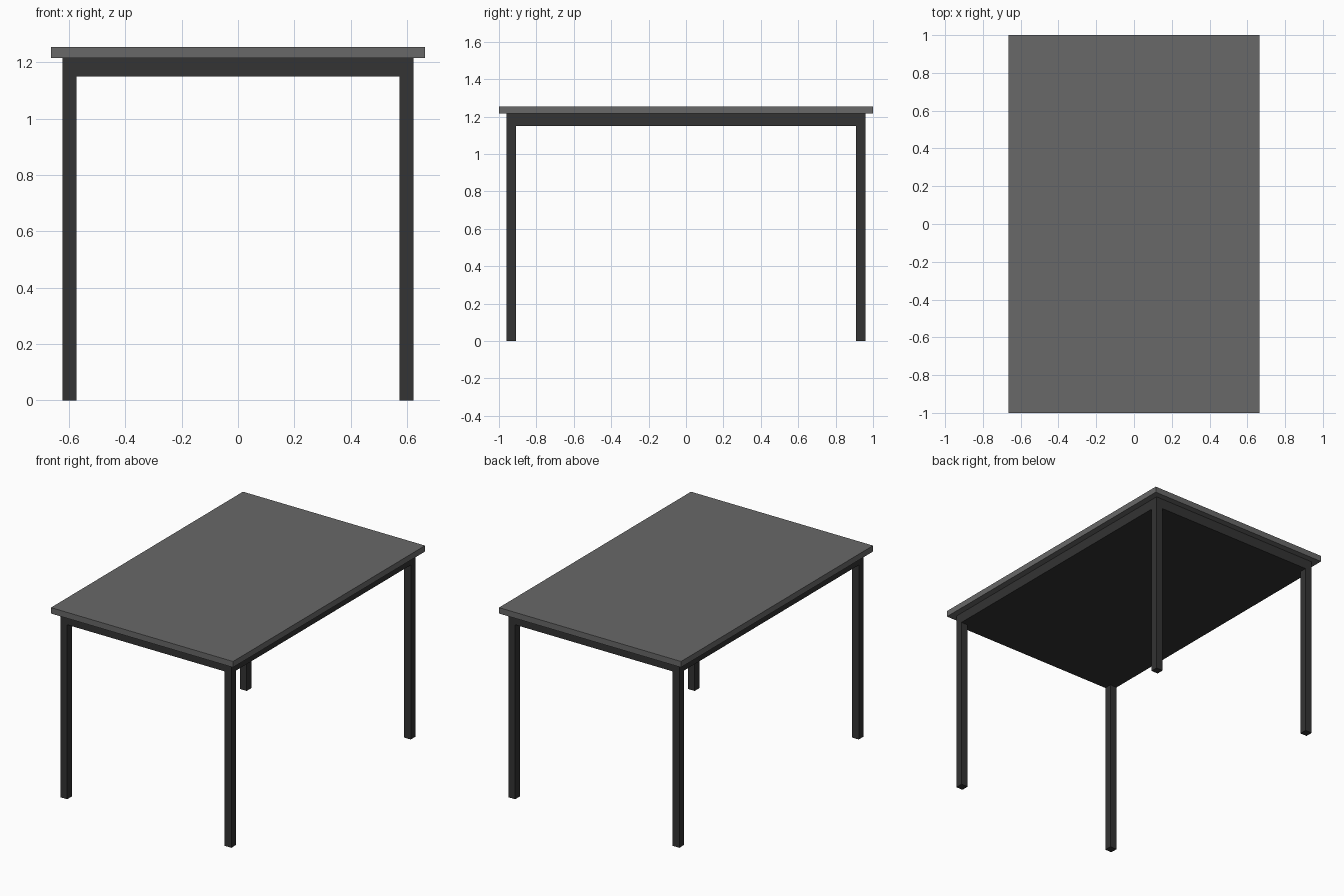
import bpy

if "Cube" in bpy.data.objects:
    bpy.data.objects.remove(bpy.data.objects["Cube"])

TOP_Z, TOP_UNDER, FRAME_UNDER = 1.255, 1.216, 1.15
HALF_X, HALF_Y = 0.664, 1.0
INSET, LEG = 0.041, 0.049


def material(name, shade):
    mat = bpy.data.materials.new(name)
    mat.diffuse_color = (shade, shade, shade, 1)
    mat.use_nodes = True
    mat.node_tree.nodes["Principled BSDF"].inputs["Base Color"].default_value = mat.diffuse_color
    return mat


def box(name, x, y, z0, z1, width, depth, mat):
    bpy.ops.mesh.primitive_cube_add(size=1, location=(x, y, (z0 + z1) / 2))
    obj = bpy.context.object
    obj.name = name
    obj.scale = (width, depth, z1 - z0)
    bpy.ops.object.transform_apply(location=False, rotation=False, scale=True)
    obj.data.materials.append(mat)
    return obj


top_grey = material("top_grey", 0.14)
frame_grey = material("frame_grey", 0.033)

# Tabletop slab
box("tabletop", 0, 0, TOP_UNDER, TOP_Z, 2 * HALF_X, 2 * HALF_Y, top_grey)

# Solid frame below the top, set in from its edges
fx, fy = HALF_X - INSET, HALF_Y - INSET
box("under_frame", 0, 0, FRAME_UNDER, TOP_UNDER, 2 * fx, 2 * fy, frame_grey)

# Four square legs, flush with the frame corners
for side, sx in (("left", -1), ("right", 1)):
    for end, sy in (("front", -1), ("back", 1)):
        box(f"{end}_{side}_leg", sx * (fx - LEG / 2), sy * (fy - LEG / 2),
            0, FRAME_UNDER, LEG, LEG, frame_grey)
